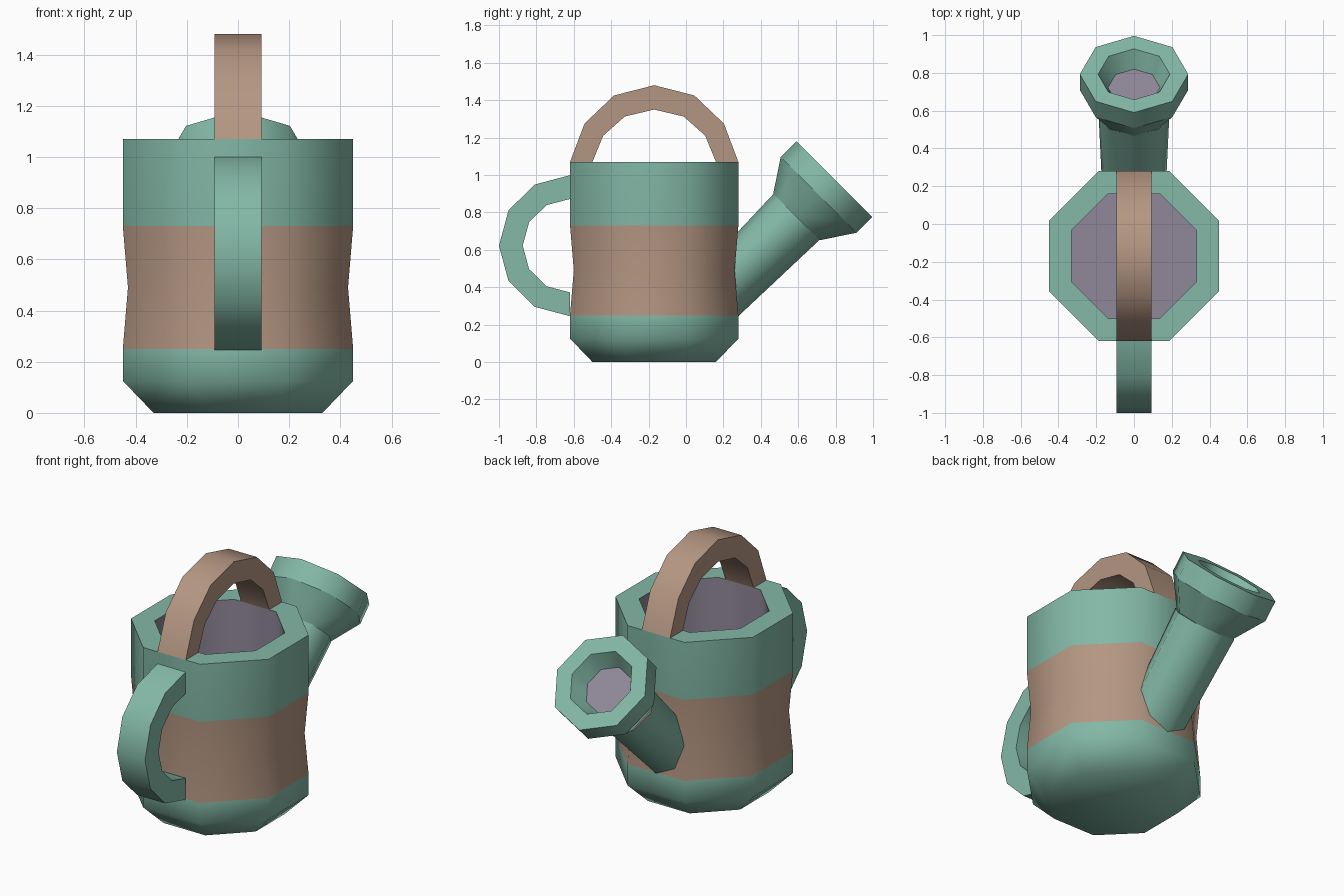
import bpy
import bmesh
from math import sin, cos, pi, radians
from mathutils import Matrix, Vector

cube = bpy.data.objects.get("Cube")
if cube:
    bpy.data.objects.remove(cube)


def material(name, rgb):
    m = bpy.data.materials.new(name)
    m.use_nodes = True
    m.diffuse_color = (*rgb, 1)
    m.node_tree.nodes["Principled BSDF"].inputs["Base Color"].default_value = (*rgb, 1)
    return m


GREEN = material("sage_green", (0.227, 0.479, 0.386))
BROWN = material("clay_brown", (0.456, 0.305, 0.223))
PURPLE = material("inside_mauve", (0.279, 0.246, 0.319))
PALETTE = [GREEN, BROWN, PURPLE]


def finish(name, bm, mats, angle=60):
    mesh = bpy.data.meshes.new(name)
    bm.to_mesh(mesh)
    bm.free()
    for m in mats:
        mesh.materials.append(m)
    ob = bpy.data.objects.new(name, mesh)
    bpy.context.collection.objects.link(ob)
    bpy.ops.object.select_all(action='DESELECT')
    ob.select_set(True)
    bpy.context.view_layer.objects.active = ob
    bpy.ops.object.shade_smooth_by_angle(angle=radians(angle))
    return ob


def lathe(profile, phase=0.0, cap_start=False, cap_end=None, sides=8):
    """Eight-sided turning; each point is (radius, height, colour of band above)."""
    bm = bmesh.new()
    rings = [[bm.verts.new((r * cos(phase + 2 * pi * i / sides),
                            r * sin(phase + 2 * pi * i / sides), h))
              for i in range(sides)] for r, h, c in profile]
    for a, b, point in zip(rings, rings[1:], profile):
        for i in range(sides):
            j = (i + 1) % sides
            bm.faces.new((a[i], a[j], b[j], b[i])).material_index = point[2]
    if cap_start:
        bm.faces.new(rings[0][::-1]).material_index = profile[0][2]
    if cap_end is not None:
        bm.faces.new(rings[-1]).material_index = cap_end
    return bm


def arch(name, outer, inner, half_width, mat):
    """Extrude the strip between two (y, z) paths across x."""
    bm = bmesh.new()
    loops = [[[bm.verts.new((x, y, z)) for y, z in path] for path in (outer, inner)]
             for x in (-half_width, half_width)]
    (lo, li), (ro, ri) = loops
    for i in range(len(outer) - 1):
        for a, b in ((lo, ro), (ri, li), (li, lo), (ro, ri)):
            bm.faces.new((a[i], a[i + 1], b[i + 1], b[i]))
    for k in (0, -1):
        bm.faces.new((lo[k], ro[k], ri[k], li[k]))
    bmesh.ops.recalc_face_normals(bm, faces=bm.faces)
    return finish(name, bm, [mat])


# Can body: banded outside, open top, hollow inside
BODY_Y = -0.17
flat = 1 / cos(pi / 8)
body = lathe([(r * flat, h, c) for r, h, c in (
    (0.33, 0, 0), (0.45, 0.125, 0), (0.45, 0.25, 1), (0.43, 0.49, 1),
    (0.45, 0.73, 0), (0.45, 1.07, 0), (0.33, 1.07, 2), (0.33, 0.13, 2))],
    phase=pi / 8, cap_start=True, cap_end=2)
bmesh.ops.translate(body, verts=body.verts, vec=(0, BODY_Y, 0))
finish("can_body", body, PALETTE)

# Spout: tube cut off inside the can wall, flared funnel, recessed mouth
to_spout = Matrix.Translation((0, 0.793, 0.978)) @ Matrix.Rotation(-pi / 4, 4, 'X')

tube = lathe([(0.15, -1.05, 0), (0.174, -0.286, 0)])
bmesh.ops.transform(tube, verts=tube.verts,
                    matrix=to_spout @ Matrix.Diagonal((1.08, 1, 1, 1)))
bmesh.ops.bisect_plane(tube, geom=tube.verts[:] + tube.edges[:] + tube.faces[:],
                       plane_co=Vector((0, 0.2, 0)), plane_no=Vector((0, 1, 0)),
                       clear_inner=True)
finish("spout_tube", tube, PALETTE)

funnel = lathe([(0.176, -0.286, 0), (0.287, -0.118, 0)])
mouth = lathe([(0.287, -0.118, 0), (0.287, 0, 0), (0.19, 0, 0), (0.138, -0.1, 0)],
              cap_end=2)
for name, bm in (("spout_funnel", funnel), ("spout_mouth", mouth)):
    bmesh.ops.transform(bm, verts=bm.verts, matrix=to_spout)
    finish(name, bm, PALETTE)


# Handles: half rings of six straight segments
def half_ring(cy, cz, ry, rz, start, end_ry=None):
    pts = []
    for i in range(7):
        a = start + pi * i / 6
        w = end_ry if end_ry and i in (0, 6) else ry
        pts.append((cy + w * cos(a), cz + rz * sin(a)))
    return pts


arch("top_handle", half_ring(BODY_Y, 1.07, 0.43, 0.41, 0, 0.45),
     half_ring(BODY_Y, 1.07, 0.315, 0.28, 0, 0.33), 0.092, BROWN)
arch("rear_handle", half_ring(-0.62, 0.622, 0.38, 0.377, pi / 2),
     half_ring(-0.62, 0.622, 0.253, 0.25, pi / 2), 0.092, GREEN)
